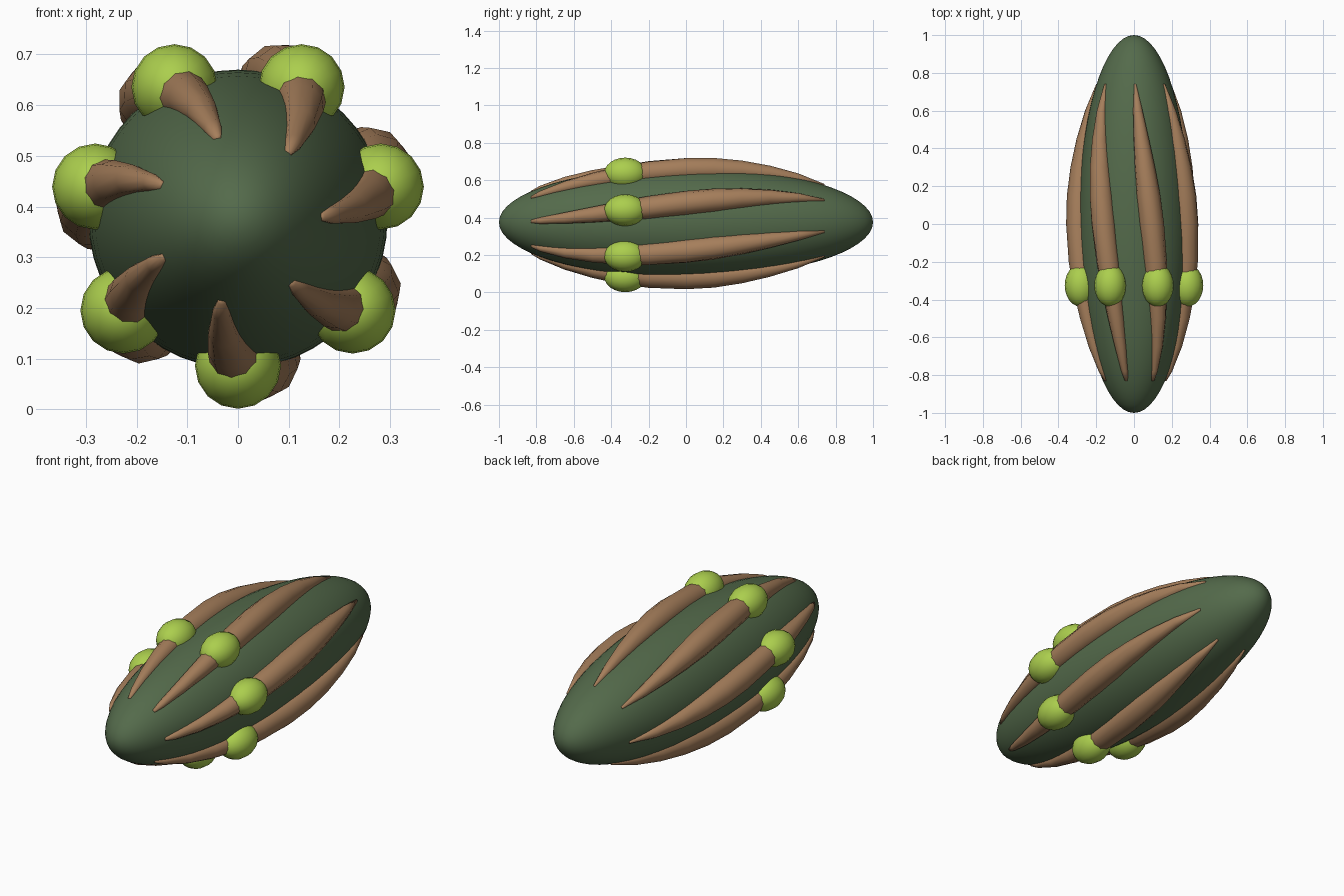
import bpy
import bmesh
import math
from mathutils import Matrix, Vector

cube = bpy.data.objects.get("Cube")
if cube:
    bpy.data.objects.remove(cube, do_unlink=True)

CENTRE_Z = 0.375
BODY_RADIUS = 0.295
RIBS = 7
BULB_Y = -0.325
TWIST = math.radians(22.5)  # spiral per unit of length


def material(name, colour):
    mat = bpy.data.materials.new(name)
    mat.use_nodes = True
    mat.diffuse_color = colour
    shader = next(n for n in mat.node_tree.nodes if n.type == "BSDF_PRINCIPLED")
    shader.inputs["Base Color"].default_value = colour
    shader.inputs["Roughness"].default_value = 0.8
    return mat


def finish(name, bm, mat):
    bmesh.ops.recalc_face_normals(bm, faces=bm.faces)
    for face in bm.faces:
        face.smooth = True
    mesh = bpy.data.meshes.new(name)
    bm.to_mesh(mesh)
    bm.free()
    mesh.materials.append(mat)
    obj = bpy.data.objects.new(name, mesh)
    bpy.context.collection.objects.link(obj)
    return obj


def ellipsoid(name, centre, half_size, segments, rings, mat):
    """Ellipsoid with its poles along y."""
    bm = bmesh.new()
    bmesh.ops.create_uvsphere(bm, u_segments=segments, v_segments=rings, radius=1)
    turn = Matrix.Rotation(math.radians(90), 4, "X")
    size = Matrix.Diagonal((*half_size, 1))
    bmesh.ops.transform(bm, matrix=Matrix.Translation(centre) @ size @ turn, verts=bm.verts)
    return finish(name, bm, mat)


def around(angle, radius, y):
    return Vector((radius * math.cos(angle), y, CENTRE_Z + radius * math.sin(angle)))


def rib(name, angle, mat, sides=10):
    """Tapered tube lying on the body and spiralling slowly along it."""
    stations = [(-0.83, 0.008), (-0.78, 0.018), (-0.65, 0.031), (-0.5, 0.043),
                (-0.35, 0.054), (-0.2, 0.062), (0, 0.066), (0.15, 0.064),
                (0.3, 0.055), (0.45, 0.042), (0.6, 0.026), (0.74, 0.006)]
    bm = bmesh.new()
    previous = None
    for y, thick in stations:
        a = angle + TWIST * (y - BULB_Y)
        middle = around(a, BODY_RADIUS * math.sqrt(1 - y * y), y)
        out = Vector((math.cos(a), 0, math.sin(a)))
        side = Vector((-math.sin(a), 0, math.cos(a)))
        ring = []
        for i in range(sides):
            t = math.tau * i / sides
            ring.append(bm.verts.new(middle + thick * (out * math.cos(t) + side * math.sin(t))))
        if previous:
            for i in range(sides):
                j = (i + 1) % sides
                bm.faces.new((previous[i], previous[j], ring[j], ring[i]))
        else:
            bm.faces.new(ring)
        previous = ring
    bm.faces.new(previous)
    return finish(name, bm, mat)


dark_green = material("dark green", (0.088, 0.145, 0.07, 1))
brown = material("brown", (0.38, 0.21, 0.105, 1))
lime = material("lime green", (0.41, 0.62, 0.075, 1))

# Long pointed body
ellipsoid("body", (0, 0, CENTRE_Z), (BODY_RADIUS, 1, BODY_RADIUS), 48, 32, dark_green)

# Spiral ribs, each with a bulb near the front
for n in range(RIBS):
    angle = -math.pi / 2 + math.tau * n / RIBS
    rib(f"rib_{n + 1}", angle, brown)
    ellipsoid(f"bulb_{n + 1}", around(angle, 0.289, BULB_Y), (0.085, 0.113, 0.085), 16, 12, lime)
